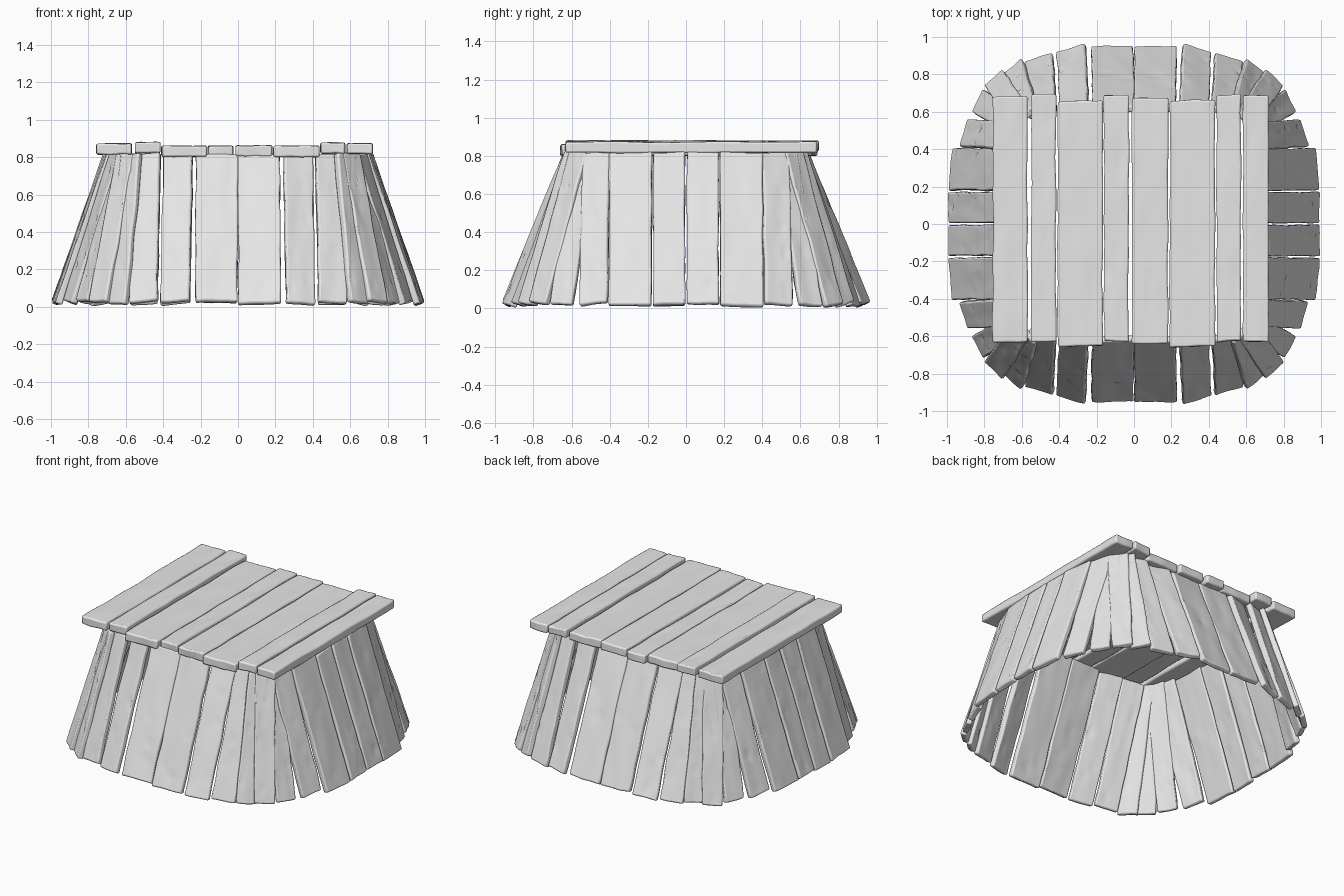
import bpy
import bmesh
import math
import random
from mathutils import Vector, Matrix, noise

random.seed(7)
cube = bpy.data.objects.get("Cube")
if cube:
    bpy.data.objects.remove(cube, do_unlink=True)

# One weathered grey for all the timber
grey = bpy.data.materials.new("weathered_grey")
grey.use_nodes = True
grey.diffuse_color = (0.8, 0.8, 0.8, 1)
grey.node_tree.nodes["Principled BSDF"].inputs["Base Color"].default_value = (0.8, 0.8, 0.8, 1)


def plank(name, start, end, width, thick, facing):
    """Worn plank whose outer face runs from start to end and looks along facing."""
    along = end - start
    length = along.length
    along.normalize()
    side = facing.cross(along).normalized()
    out = along.cross(side)
    centre = (start + end) / 2 - out * thick / 2
    place = Matrix((side, out, along)).transposed().to_4x4()
    place.translation = centre

    bm = bmesh.new()
    bmesh.ops.create_cube(bm, size=1)
    for axis, cuts in ((0, 7), (2, 27)):
        edges = [e for e in bm.edges
                 if abs((e.verts[0].co - e.verts[1].co)[axis]) > 1e-4]
        bmesh.ops.subdivide_edges(bm, edges=edges, cuts=cuts, use_grid_fill=True)

    # Worn outline, shallow grain and a few knot dents
    seed = Vector([random.uniform(0, 50) for _ in range(3)])
    skew = random.uniform(-0.012, 0.012)
    knots = [(random.uniform(-0.4, 0.4) * width, random.uniform(-0.45, 0.45) * length)
             for _ in range(5)]
    for v in bm.verts:
        x, y, z = v.co
        p = Vector((x * width, y * thick, z * length))
        if abs(z) > 0.49:
            p.z += 0.008 * noise.noise(seed + p * 9) + skew * x
        if abs(x) > 0.49:
            p.x += 0.006 * noise.noise(seed + Vector((x * 9, 0, p.z * 7)))
        p.y += 0.005 * noise.noise(seed + Vector((p.x * 14, y, p.z * 4)))
        if abs(x) < 0.45 and abs(z) < 0.48:
            for kx, kz in knots:
                d = math.hypot((p.x - kx) / 0.018, (p.z - kz) / 0.03)
                if d < 1:
                    p.y -= math.copysign(0.009 * (1 - d), y)
        v.co = p
    bmesh.ops.recalc_face_normals(bm, faces=bm.faces)

    mesh = bpy.data.meshes.new(name)
    bm.to_mesh(mesh)
    bm.free()
    mesh.materials.append(grey)
    obj = bpy.data.objects.new(name, mesh)
    obj.matrix_world = place
    bpy.context.collection.objects.link(obj)
    bevel = obj.modifiers.new("worn_edges", "BEVEL")
    bevel.width = 0.009
    bevel.segments = 2
    bevel.limit_method = "ANGLE"
    bevel.angle_limit = math.radians(50)
    bpy.ops.object.select_all(action="DESELECT")
    bpy.context.view_layer.objects.active = obj
    obj.select_set(True)
    bpy.ops.object.shade_smooth_by_angle(angle=math.radians(40))


# Quarter of the flared wall: foot x, y, head x, y, width, outward angle
quarter = [
    (0.116, 0.955, 0.11, 0.63, 0.225, 91),
    (0.34, 0.945, 0.325, 0.62, 0.16, 73),
    (0.51, 0.895, 0.495, 0.61, 0.153, 73),
    (0.655, 0.845, 0.58, 0.60, 0.13, 50),
    (0.755, 0.785, 0.61, 0.57, 0.13, 46),
    (0.84, 0.66, 0.63, 0.53, 0.13, 28),
    (0.915, 0.49, 0.665, 0.475, 0.15, 18),
    (0.985, 0.295, 0.71, 0.29, 0.225, 5),
    (0.995, 0.088, 0.72, 0.088, 0.166, 0),
]
for sx, sy, corner in ((1, -1, "front_left"), (-1, -1, "front_right"),
                       (1, 1, "back_left"), (-1, 1, "back_right")):
    for i, (fx, fy, hx, hy, width, angle) in enumerate(quarter, 1):
        a = math.radians(angle)
        foot = Vector((fx * sx, fy * sy, random.uniform(0.018, 0.034)))
        head = Vector((hx * sx, hy * sy, 0.82))
        facing = Vector((math.cos(a) * sx, math.sin(a) * sy, 0))
        plank(f"wall_plank_{corner}_{i}", foot, head, width, 0.038, facing)

# Flat roof: left edge, right edge, front end, back end, top height
roof = [
    (-0.755, -0.57, -0.63, 0.68, 0.872),
    (-0.55, -0.417, -0.63, 0.69, 0.88),
    (-0.408, -0.168, -0.655, 0.66, 0.86),
    (-0.16, -0.028, -0.625, 0.69, 0.86),
    (-0.012, 0.182, -0.64, 0.675, 0.862),
    (0.192, 0.432, -0.655, 0.66, 0.86),
    (0.442, 0.572, -0.63, 0.69, 0.877),
    (0.583, 0.72, -0.63, 0.69, 0.873),
]
for i, (x1, x2, y1, y2, top) in enumerate(roof, 1):
    x = (x1 + x2) / 2
    plank(f"roof_plank_{i}", Vector((x, y1, top)), Vector((x, y2, top)),
          x2 - x1, 0.058, Vector((0, 0, 1)))
